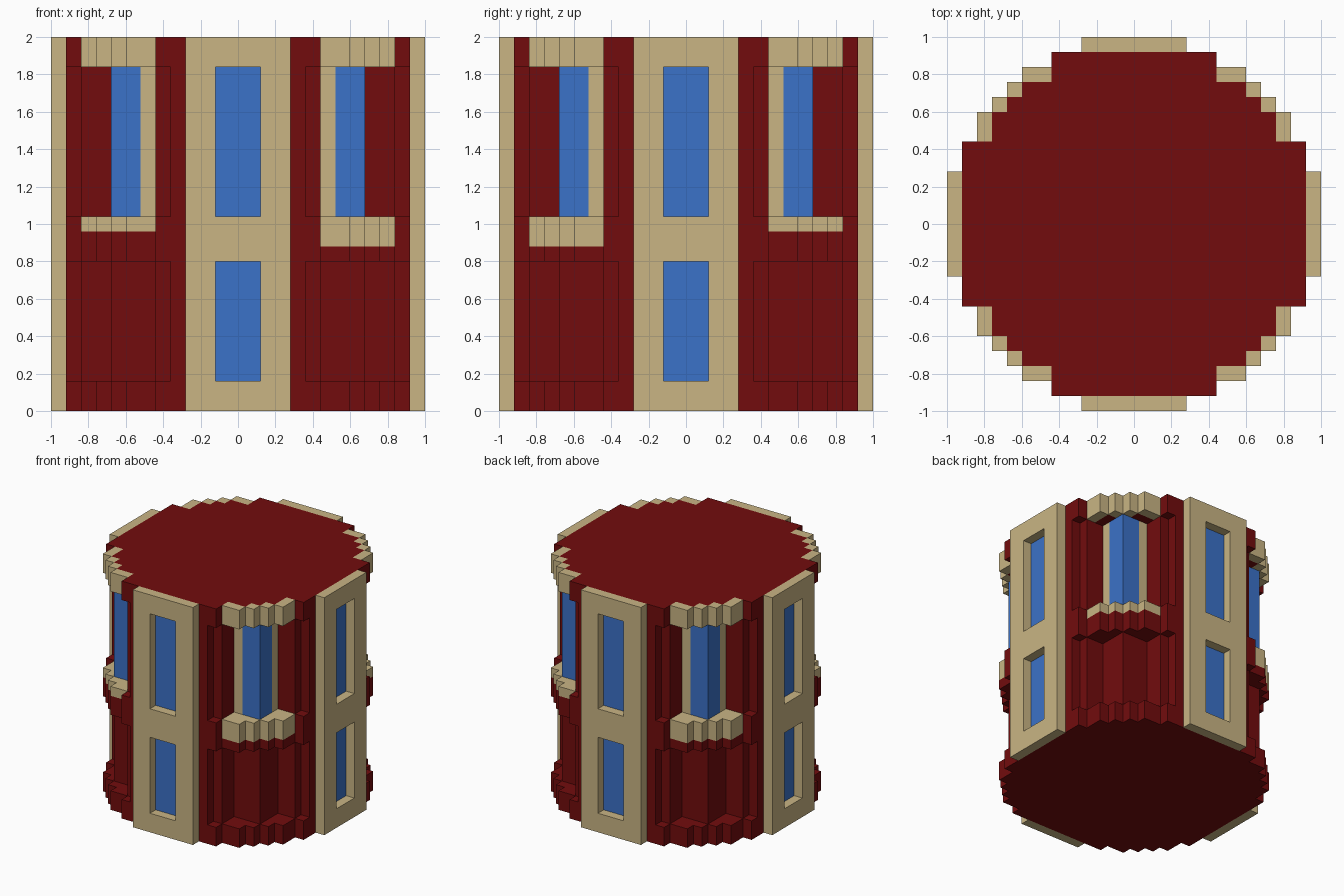
import bpy, bmesh

if "Cube" in bpy.data.objects:
    bpy.data.objects.remove(bpy.data.objects["Cube"])

def mat(name, rgb):
    m = bpy.data.materials.new(name)
    m.diffuse_color = (*rgb, 1)
    m.use_nodes = True
    m.node_tree.nodes["Principled BSDF"].inputs["Base Color"].default_value = m.diffuse_color
    return m

RED = mat("dark red brick", (0.168, 0.0037, 0.004))
TAN = mat("sandstone", (0.585, 0.462, 0.231))
BLUE = mat("blue glass", (0.044, 0.168, 0.578))

def finish(name, bm, mats):
    bmesh.ops.recalc_face_normals(bm, faces=bm.faces[:])
    me = bpy.data.meshes.new(name)
    bm.to_mesh(me)
    bm.free()
    for m in mats:
        me.materials.append(m)
    ob = bpy.data.objects.new(name, me)
    bpy.context.collection.objects.link(ob)
    return ob

def prism(name, pts, z0, z1, mats, rule=None, caps=True):
    """Extrude a plan outline; rule picks the colour of each side face."""
    bm = bmesh.new()
    lo = [bm.verts.new((x, y, z0)) for x, y in pts]
    hi = [bm.verts.new((x, y, z1)) for x, y in pts]
    n = len(pts)
    for i in range(n):
        j = (i + 1) % n
        f = bm.faces.new((lo[i], lo[j], hi[j], hi[i]))
        if rule:
            f.material_index = rule(f.calc_center_median())
    if caps:
        bm.faces.new(lo)
        bm.faces.new(hi)
    return finish(name, bm, mats)

def turn(p, k):
    x, y = p
    for _ in range(k):
        x, y = y, -x
    return x, y

def quadrant(octant):
    mirrored = [(y, x) for x, y in reversed(octant)]
    return octant + mirrored[1:]

def ring(octant):
    q = quadrant(octant)
    return [turn(p, k) for k in range(4) for p in q]

# Stepped plan outlines, one eighth each
OUTER = [(.44, .92), (.44, .84), (.60, .84), (.60, .76), (.68, .76), (.68, .68)]
ROOF = [(.44, .92), (.44, .76), (.60, .76), (.60, .68), (.68, .68)]
CORE = [(.44, .92), (.44, .68), (.68, .68)]
WALL = [(.36, .92), (.36, .84), (.44, .84), (.44, .68), (.52, .68), (.68, .68)]

def trim(inner):
    """Plan of a corner strip between the outer outline and an inner one."""
    return quadrant(OUTER)[1:-1] + quadrant(inner)[1:-1][::-1]

def window_rule(c):
    a, b = sorted((abs(c.x), abs(c.y)))
    if abs(b - .68) > .001 or a < .44:
        return 0
    return 2 if a > .52 else 1

# Bands and walls
prism("base_band", ring(OUTER), 0, .16, [RED])
prism("lower_wall", ring(WALL), .16, .80, [RED], caps=False)
prism("middle_band_lower", ring(OUTER), .80, .88, [RED])
prism("middle_band_upper", ring(CORE), .88, 1.04, [RED])
prism("upper_wall", ring(WALL), 1.04, 1.84, [RED, TAN, BLUE], window_rule, caps=False)
prism("roof_band", ring(ROOF), 1.84, 2.0, [RED])

# Corner sills and cornices; two opposite corners have deeper sills
for k in range(4):
    sill = [turn(p, k) for p in trim(CORE)]
    z = .88 if k in (1, 3) else .96
    if z > .9:
        prism(f"corner_sill_base_{k}", sill, .88, z, [RED])
    prism(f"corner_sill_{k}", sill, z, 1.04, [TAN])
    prism(f"corner_cornice_{k}", [turn(p, k) for p in trim(ROOF)], 1.84, 2.0, [TAN])

# Flat bays on the four sides, with recessed windows
def box(bm, x0, x1, y0, y1, z0, z1, k):
    v = [bm.verts.new((*turn((x, y), k), z)) for z in (z0, z1)
         for x, y in ((x0, y0), (x1, y0), (x1, y1), (x0, y1))]
    for f in ((0, 1, 2, 3), (4, 5, 6, 7), (0, 1, 5, 4), (1, 2, 6, 5), (2, 3, 7, 6), (3, 0, 4, 7)):
        bm.faces.new([v[i] for i in f])

for k in range(4):
    bm = bmesh.new()
    box(bm, -.28, -.12, .92, 1, 0, 2, k)
    box(bm, .12, .28, .92, 1, 0, 2, k)
    for z0, z1 in ((0, .16), (.80, 1.04), (1.84, 2)):
        box(bm, -.12, .12, .92, 1, z0, z1, k)
    finish(f"bay_frame_{k}", bm, [TAN])
    bm = bmesh.new()
    for z0, z1 in ((.16, .80), (1.04, 1.84)):
        box(bm, -.12, .12, .92, .924, z0, z1, k)
    finish(f"bay_windows_{k}", bm, [BLUE])
